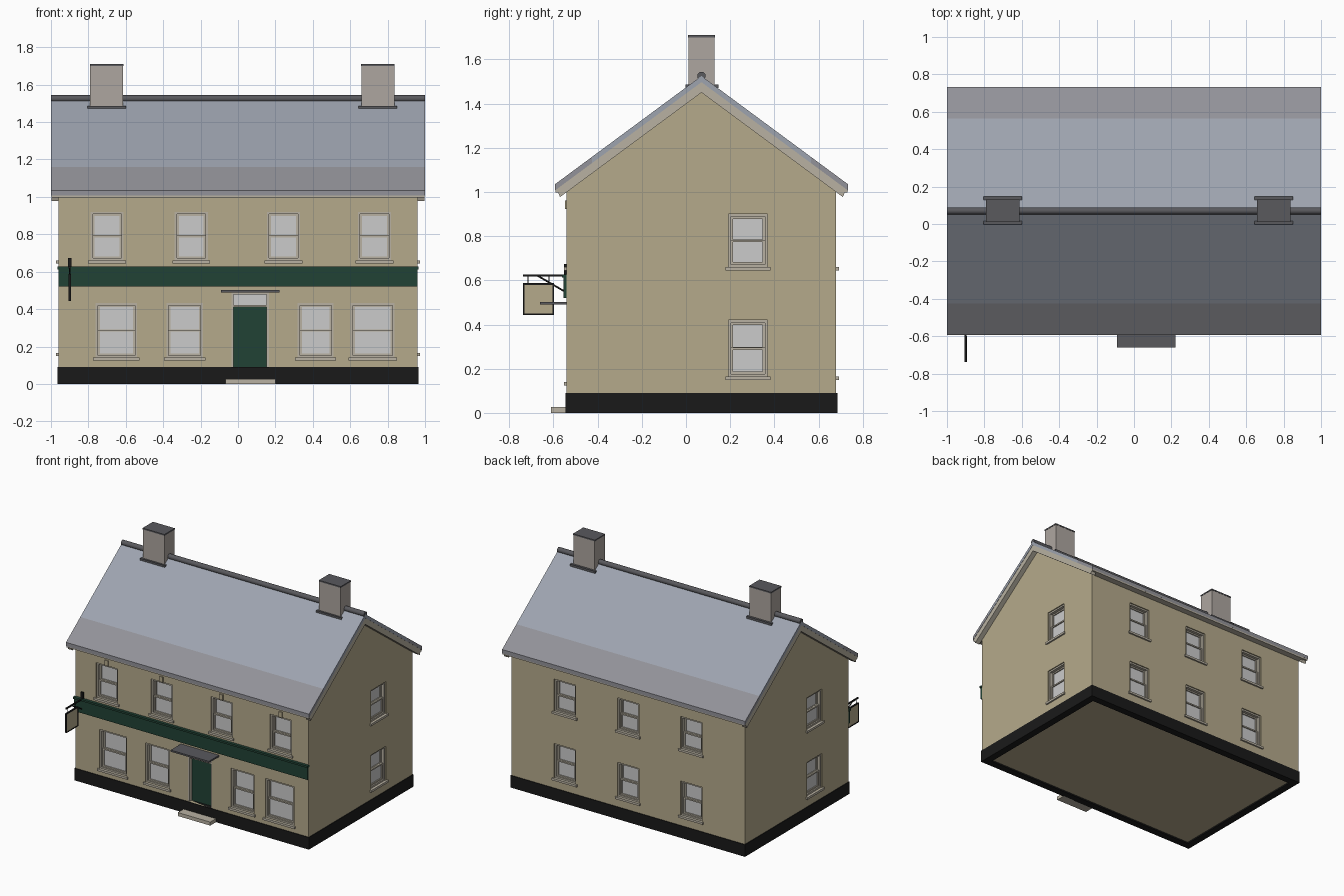
import bpy, bmesh
from math import radians
from mathutils import Matrix, Vector

if "Cube" in bpy.data.objects:
    bpy.data.objects.remove(bpy.data.objects["Cube"])


def mat(name, r, g, b):
    m = bpy.data.materials.new(name)
    m.diffuse_color = (r, g, b, 1)
    m.use_nodes = True
    m.node_tree.nodes["Principled BSDF"].inputs["Base Color"].default_value = m.diffuse_color
    return m


RENDER = mat("render", 0.46, 0.40, 0.26)
TRIM = mat("trim", 0.48, 0.44, 0.36)
GLASS = mat("glass", 0.55, 0.55, 0.56)
GREEN = mat("green", 0.015, 0.055, 0.035)
BLACK = mat("black", 0.01, 0.01, 0.01)
SLATE = mat("slate", 0.34, 0.37, 0.43)
SLATE_LOW = mat("slate_low", 0.29, 0.29, 0.32)
LEAD = mat("lead", 0.10, 0.10, 0.11)
STONE = mat("stone", 0.42, 0.38, 0.35)
IDENT = Matrix.Identity(4)
X0, X1, Y0, Y1 = -0.96, 0.96, -0.54, 0.68   # wall faces
RY = 0.07                                   # ridge line


def finish(bm, name, *mats):
    bmesh.ops.recalc_face_normals(bm, faces=bm.faces)
    me = bpy.data.meshes.new(name)
    bm.to_mesh(me)
    bm.free()
    for m in mats:
        me.materials.append(m)
    ob = bpy.data.objects.new(name, me)
    bpy.context.collection.objects.link(ob)
    return ob


def add_box(bm, b, M=IDENT):
    xa, xb, ya, yb, za, zb = b
    T = Matrix.Translation(((xa + xb) / 2, (ya + yb) / 2, (za + zb) / 2))
    bmesh.ops.create_cube(bm, size=1, matrix=M @ T @ Matrix.Diagonal((xb - xa, yb - ya, zb - za, 1)))


def boxes(name, m, *bs, M=IDENT):
    bm = bmesh.new()
    for b in bs:
        add_box(bm, b, M)
    return finish(bm, name, m)


def prism(name, pts, xa, xb, *mats):
    """Extrude a (y, z) profile along x."""
    bm = bmesh.new()
    f = bm.faces.new([bm.verts.new((xa, y, z)) for y, z in pts])
    g = bmesh.ops.extrude_face_region(bm, geom=[f])
    bmesh.ops.translate(bm, vec=(xb - xa, 0, 0),
                        verts=[v for v in g["geom"] if isinstance(v, bmesh.types.BMVert)])
    return finish(bm, name, *mats)


def rod(name, a, b, r, m, n=8):
    a, b = Vector(a), Vector(b)
    d = b - a
    bm = bmesh.new()
    bmesh.ops.create_cone(bm, cap_ends=True, segments=n, radius1=r, radius2=r, depth=d.length,
                          matrix=Matrix.Translation((a + b) / 2) @ d.to_track_quat('Z', 'Y').to_matrix().to_4x4())
    ob = finish(bm, name, m)
    for p in ob.data.polygons:
        p.use_smooth = len(p.vertices) == 4
    return ob


cutter = bmesh.new()


def wall_frame(side, u):
    """Local axes: x along the wall, -y outward, z up."""
    pos, ang = {"front": ((u, Y0, 0), 0), "back": ((u, Y1, 0), 180),
                "right": ((X1, u, 0), 90), "left": ((X0, u, 0), -90)}[side]
    return Matrix.Translation(pos) @ Matrix.Rotation(radians(ang), 4, 'Z')


def sash_window(side, u, w, za, zb):
    M, h, t = wall_frame(side, u), w / 2, 0.012
    mid = (za + zb) / 2 - 0.005
    add_box(cutter, (-h, h, -0.05, 0.045, za, zb), M)
    # box frame, then upper sash set behind lower sash
    bs = [(-h, -h + t, 0.008, 0.045, za, zb), (h - t, h, 0.008, 0.045, za, zb),
          (-h, h, 0.008, 0.045, zb - t, zb), (-h, h, 0.008, 0.045, za, za + t)]
    s = h - t
    for ya, yb, a, b in ((0.03, 0.045, mid, zb - t), (0.018, 0.034, za + t, mid + 0.008)):
        bs += [(-s, -s + 0.01, ya, yb, a, b), (s - 0.01, s, ya, yb, a, b),
               (-s, s, ya, yb, a, a + 0.01), (-s, s, ya, yb, b - 0.01, b)]
    boxes(side + "_window_frame", TRIM, *bs, M=M)
    boxes(side + "_window_glass", GLASS, (-s, s, 0.038, 0.044, mid, zb - t),
          (-s, s, 0.026, 0.032, za + t, mid), M=M)
    boxes(side + "_window_sill", TRIM, (-h - 0.013, h + 0.013, -0.012, 0.03, za - 0.016, za), M=M)


# windows on all four walls
for u in (-0.70, -0.25, 0.243, 0.695 + 0.035):
    sash_window("front", u, 0.177, 0.66, 0.92)
    boxes("keystone", RENDER, (u - 0.014, u + 0.014, Y0 - 0.008, Y0 + 0.01, 0.922, 0.962))
for u, w in ((-0.65, 0.222), (-0.285, 0.195), (0.415, 0.192), (0.72, 0.235)):
    sash_window("front", u, w, 0.14, 0.432)
for za, zb in ((0.66, 0.90), (0.165, 0.42)):
    for u in (-0.52, 0, 0.52):
        sash_window("back", u, 0.177, za, zb)
    sash_window("right", 0.28, 0.177, za, zb)
    sash_window("left", -0.14, 0.177, za, zb)

# door, frame and fanlight in a recess
dx = 0.065
D = wall_frame("front", dx)
add_box(cutter, (-0.1, 0.1, -0.05, 0.05, 0.09, 0.49), D)
boxes("door_frame", TRIM, (-0.1, -0.088, 0.005, 0.05, 0.09, 0.49), (0.088, 0.1, 0.005, 0.05, 0.09, 0.49),
      (-0.1, 0.1, 0.005, 0.05, 0.478, 0.49), (-0.1, 0.1, 0.012, 0.05, 0.41, 0.422), M=D)
boxes("door", GREEN, (-0.088, 0.088, 0.03, 0.05, 0.09, 0.41), M=D)
boxes("fanlight", GLASS, (-0.088, 0.088, 0.036, 0.05, 0.422, 0.478), M=D)
boxes("door_canopy", LEAD, (dx - 0.157, dx + 0.157, -0.66, Y0, 0.49, 0.502))
boxes("door_step", TRIM, (dx - 0.132, dx + 0.135, -0.612, Y0, 0, 0.026))

# walls with gables, openings cut out
walls = prism("walls", [(Y0, 0.01), (Y1, 0.01), (Y1, 1.03), (RY, 1.485), (Y0, 1.03)], X0, X1, RENDER)
cut = finish(cutter, "opening_cutter")
cut.hide_render = True
mod = walls.modifiers.new("openings", 'BOOLEAN')
mod.operation, mod.object, mod.solver = 'DIFFERENCE', cut, 'EXACT'
bpy.context.view_layer.objects.active = walls
bpy.ops.object.modifier_apply(modifier="openings")
bpy.data.objects.remove(cut)

# plinth ring
e = 0.005
boxes("plinth", BLACK, (X0 - e, X1 + e, Y0 - e, Y0 + 0.05, 0, 0.09), (X0 - e, X1 + e, Y1 - 0.05, Y1 + e, 0, 0.09),
      (X0 - e, X0 + 0.05, Y0 - e, Y1 + e, 0, 0.0899), (X1 - 0.05, X1 + e, Y0 - e, Y1 + e, 0, 0.0899))

# painted band with moulded cap
boxes("band", GREEN, (X0, X1, Y0 - 0.014, Y0, 0.52, 0.615), (X0 - e, X1 + e, Y0 - 0.022, Y0, 0.613, 0.627))

# roof slopes with darker lower courses
EY, EZ, RZ = 0.663, 1.035, 1.525
slope = (RZ - EZ) / EY
for s, tag in ((-1, "front"), (1, "back")):
    def at(d, drop):
        return (RY + s * d, RZ - slope * d - drop)
    prism(tag + "_roof", [at(0, 0), at(0.495, 0), at(0.495, 0.028), at(0, 0.028)], -1, 1, SLATE)
    prism(tag + "_roof_lower", [at(0.495, 0), at(EY, 0), at(EY, 0.028), at(0.495, 0.028)], -1, 1, SLATE_LOW)
    # eaves board and soffit
    ya, yb = sorted((RY + s * 0.645, RY + s * 0.66))
    boxes(tag + "_eaves_board", TRIM, (-0.998, 0.998, ya, yb, 0.998, 1.028))
    ya, yb = sorted((RY + s * 0.60, RY + s * 0.65))
    boxes(tag + "_soffit", TRIM, (X0, X1, ya, yb, 1.0, 1.01))
    # verge boards at both gables
    for xa, xb in ((-0.998, X0), (X1, 0.998)):
        prism(tag + "_verge_board", [at(0, 0.027), at(0.655, 0.027), at(0.64, 0.075), at(0, 0.075)], xa, xb, TRIM)

# ridge roll
rod("ridge", (-1, RY, 1.525), (1, RY, 1.525), 0.019, LEAD, 16)

# chimneys with cap and flashing
for cx in (-0.702, 0.748):
    boxes("chimney", STONE, (cx - 0.088, cx + 0.088, 0.012, 0.13, 1.44, 1.702))
    boxes("chimney_cap", LEAD, (cx - 0.09, cx + 0.09, 0.01, 0.132, 1.70, 1.71))
    boxes("chimney_flashing", LEAD, (cx - 0.103, cx + 0.103, -0.002, 0.016, 1.47, 1.486),
          (cx - 0.103, cx + 0.103, 0.128, 0.146, 1.47, 1.486))

# hanging sign on an iron bracket
SX = -0.90
boxes("sign_panel", RENDER, (SX - 0.004, SX + 0.004, -0.73, -0.605, 0.45, 0.58))
boxes("sign_frame", BLACK, *[(SX - 0.006, SX + 0.006, *b) for b in (
    (-0.737, -0.73, 0.443, 0.587), (-0.605, -0.598, 0.443, 0.587),
    (-0.737, -0.598, 0.443, 0.45), (-0.737, -0.598, 0.58, 0.587))])
boxes("sign_bracket", BLACK, (SX - 0.01, SX + 0.01, Y0 - 0.012, Y0, 0.54, 0.673),
      (SX - 0.005, SX + 0.005, -0.737, Y0, 0.618, 0.627))
rod("sign_strut", (SX, -0.67, 0.62), (SX, -0.55, 0.55), 0.004, BLACK)
for y in (-0.715, -0.62):
    rod("sign_hanger", (SX, y, 0.583), (SX, y, 0.622), 0.002, BLACK)
